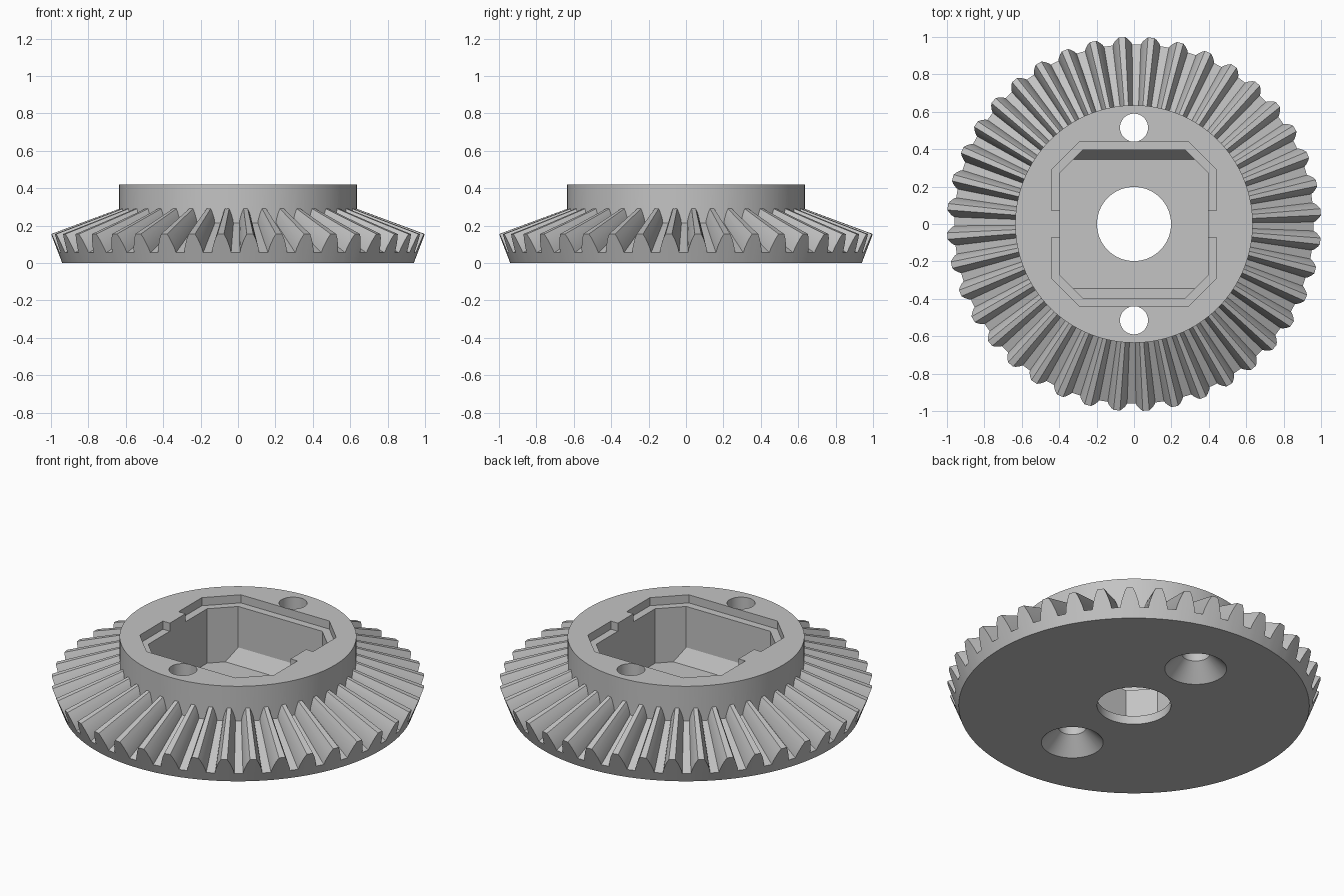
import bpy
import bmesh
from math import sin, cos, radians, tau

cube = bpy.data.objects.get("Cube")
if cube:
    bpy.data.objects.remove(cube, do_unlink=True)

TEETH = 40
PITCH = 360 / TEETH
PHASE = 3.7          # angle of the first tooth
APEX = 0.525         # height where all tooth lines converge
HUB_R, HUB_TOP = 0.635, 0.42

grey = bpy.data.materials.new("plain_grey")
grey.use_nodes = True
grey.diffuse_color = (0.55, 0.55, 0.55, 1)
grey.node_tree.nodes["Principled BSDF"].inputs["Base Color"].default_value = grey.diffuse_color


def loft(name, rings):
    """Closed solid through rings of equal point count, capped at both ends."""
    bm = bmesh.new()
    loops = [[bm.verts.new(p) for p in ring] for ring in rings]
    n = len(loops[0])
    for a, b in zip(loops, loops[1:]):
        for i in range(n):
            j = (i + 1) % n
            bm.faces.new((a[i], a[j], b[j], b[i]))
    bm.faces.new(loops[0][::-1])
    bm.faces.new(loops[-1])
    bmesh.ops.recalc_face_normals(bm, faces=bm.faces)
    mesh = bpy.data.meshes.new(name)
    bm.to_mesh(mesh)
    bm.free()
    mesh.materials.append(grey)
    obj = bpy.data.objects.new(name, mesh)
    bpy.context.collection.objects.link(obj)
    return obj


def circle(r, z, y=0, n=128):
    return [(r * cos(tau * i / n), y + r * sin(tau * i / n), z) for i in range(n)]


def mirrored(quarter, z):
    """Full outline from the points of its +x +y quarter."""
    half = quarter + [(-x, y) for x, y in quarter[::-1]]
    return [(x, y, z) for x, y in half + [(-x, -y) for x, y in half]]


def combine(target, tool, operation):
    mod = target.modifiers.new(operation.title(), 'BOOLEAN')
    mod.operation, mod.solver, mod.object = operation, 'EXACT', tool
    bpy.context.view_layer.objects.active = target
    bpy.ops.object.modifier_apply(modifier=mod.name)
    bpy.data.objects.remove(tool, do_unlink=True)


# Toothed ring: (half angle, height fraction) up one tooth flank
flank = [(3.1, 0), (2.8, 0.25), (2.3, 0.5), (1.75, 0.75), (1.0, 1)]
tooth = [(-a, h) for a, h in flank] + [(a, h) for a, h in flank[::-1]]
bottom, outer, inner, core = [], [], [], []
for k in range(TEETH):
    for a, h in tooth:
        t = radians(PHASE + k * PITCH + a)
        c, s = cos(t), sin(t)
        r, z = 0.961 + 0.039 * h, 0.055 + 0.1 * h
        f = 0.62
        bottom.append((0.94 * c, 0.94 * s, 0))
        outer.append((r * c, r * s, z))
        inner.append((f * r * c, f * r * s, APEX + f * (z - APEX)))
        core.append((0.58 * c, 0.58 * s, 0.15))
gear = loft("bevel_gear", [bottom, outer, inner, core])

# Raised hub
combine(gear, loft("hub", [circle(HUB_R, 0.1), circle(HUB_R, HUB_TOP)]), 'UNION')

# Deep pocket with sloped front and back floor edges
wall = [(0.395, 0.275), (0.275, 0.395)]
floor = [(0.395, 0.275), (0.325, 0.345)]
combine(gear, loft("pocket_cutter", [mirrored(floor, 0.05), mirrored(wall, 0.13),
                                     mirrored(wall, 0.5)]), 'DIFFERENCE')

# Shallow ledge around the pocket, interrupted by side tabs
ledge = [(0.39, 0.073), (0.44, 0.073), (0.44, 0.29), (0.29, 0.44)]
combine(gear, loft("ledge_cutter", [mirrored(ledge, 0.372), mirrored(ledge, 0.5)]), 'DIFFERENCE')

# Centre bore
combine(gear, loft("bore_cutter", [circle(0.198, -0.1), circle(0.198, 0.2)]), 'DIFFERENCE')

# Countersunk screw holes
for y in (-0.515, 0.515):
    rings = [circle(0.176, -0.01, y, 64), circle(0.075, 0.092, y, 64), circle(0.075, 0.5, y, 64)]
    combine(gear, loft("screw_cutter", rings), 'DIFFERENCE')

# Smooth round surfaces, crisp edges
bpy.ops.object.select_all(action='DESELECT')
gear.select_set(True)
bpy.context.view_layer.objects.active = gear
bpy.ops.object.shade_smooth_by_angle(angle=radians(30))
